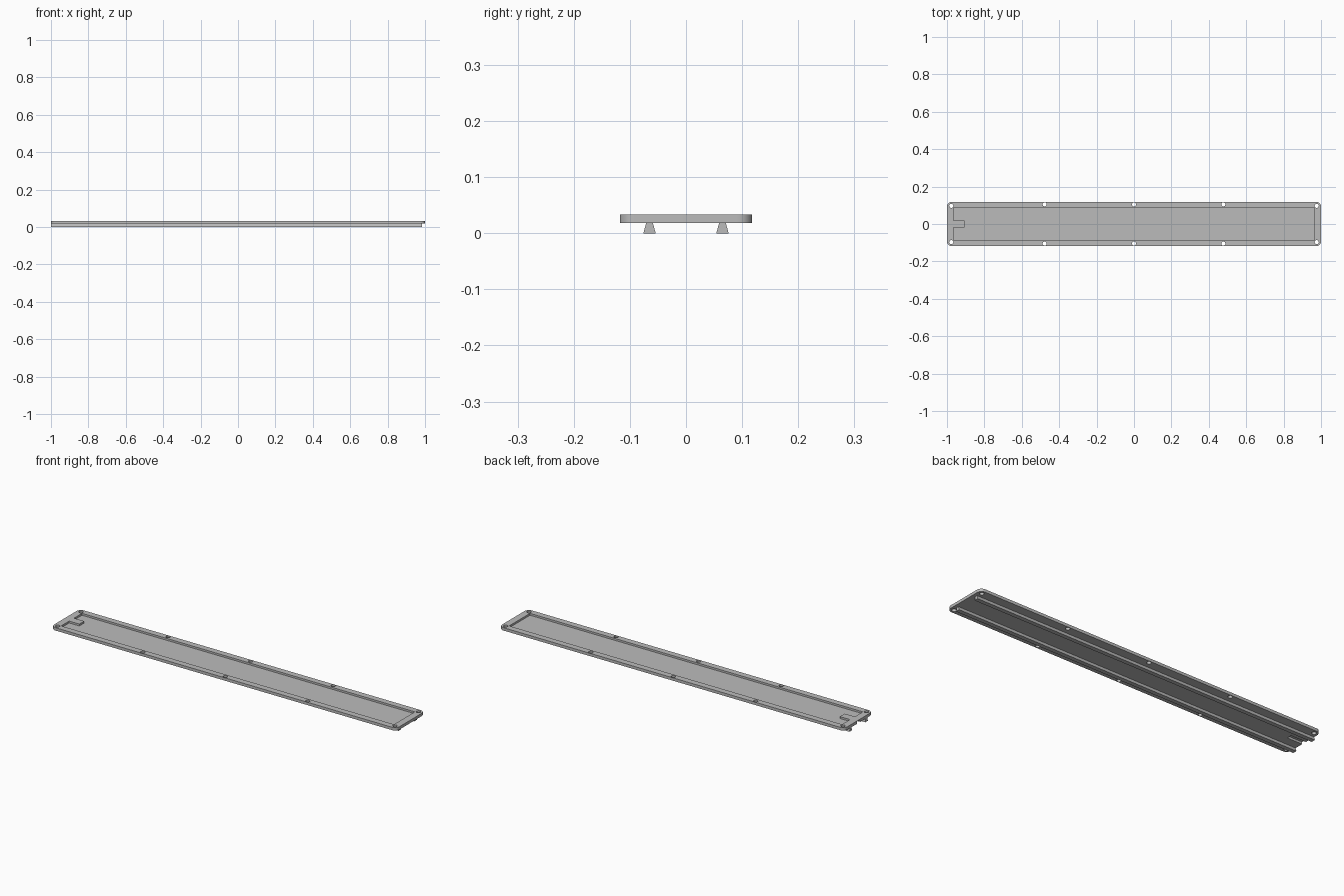
import bpy, bmesh, math

if "Cube" in bpy.data.objects:
    bpy.data.objects.remove(bpy.data.objects["Cube"], do_unlink=True)

HALF_X, HALF_Y = 1.0, 0.118
BOTTOM, TOP = 0.018, 0.033
FLOOR = 0.023
CORNER = 0.026

grey = bpy.data.materials.new("plain grey")
grey.use_nodes = True
grey.diffuse_color = (0.5, 0.5, 0.5, 1)
grey.node_tree.nodes["Principled BSDF"].inputs["Base Color"].default_value = (0.5, 0.5, 0.5, 1)


def prism(name, points, offset):
    """Extrude a closed 3D outline along an offset."""
    bm = bmesh.new()
    face = bm.faces.new([bm.verts.new(p) for p in points])
    new = bmesh.ops.extrude_face_region(bm, geom=[face])["geom"]
    bmesh.ops.translate(bm, vec=offset,
                        verts=[v for v in new if isinstance(v, bmesh.types.BMVert)])
    bmesh.ops.recalc_face_normals(bm, faces=bm.faces)
    mesh = bpy.data.meshes.new(name)
    bm.to_mesh(mesh)
    bm.free()
    mesh.materials.append(grey)
    obj = bpy.data.objects.new(name, mesh)
    bpy.context.collection.objects.link(obj)
    return obj


def slab(name, outline, z0, z1):
    return prism(name, [(x, y, z0) for x, y in outline], (0, 0, z1 - z0))


def arc(cx, cy, radius, start, sweep, steps):
    return [(cx + radius * math.cos(start + sweep * i / steps),
             cy + radius * math.sin(start + sweep * i / steps)) for i in range(steps + 1)]


def cut(target, cutter):
    """Subtract the cutter, then remove it."""
    mod = target.modifiers.new("cut", "BOOLEAN")
    mod.operation = "DIFFERENCE"
    mod.solver = "EXACT"
    mod.object = cutter
    bpy.context.view_layer.objects.active = target
    bpy.ops.object.modifier_apply(modifier=mod.name)
    bpy.data.objects.remove(cutter, do_unlink=True)


# Plate with rounded corners
outline = []
for i, (sx, sy) in enumerate([(1, 1), (-1, 1), (-1, -1), (1, -1)]):
    outline += arc(sx * (HALF_X - CORNER), sy * (HALF_Y - CORNER), CORNER,
                   i * math.pi / 2, math.pi / 2, 10)
plate = slab("plate", outline, BOTTOM, TOP)

# Shallow pocket, leaving a raised tab at the right end
px, py, tab_x, tab_y = 0.964, 0.086, -0.905, 0.02
pocket = [(-px, -py), (px, -py), (px, py), (-px, py),
          (-px, tab_y), (tab_x, tab_y), (tab_x, -tab_y), (-px, -tab_y)]
cut(plate, slab("pocket_cutter", pocket, FLOOR, TOP + 0.02))

# Channel under the tab, open at the end
channel = [(-1.05, -0.013), (-0.912, -0.013), (-0.912, 0.013), (-1.05, 0.013)]
cut(plate, slab("channel_cutter", channel, 0, 0.029))

# Screw holes along the rim
holes = [(x, 0.097) for x in (-0.977, 0.977)] + [(x, 0.105) for x in (-0.478, 0, 0.478)]
for hx, hy in holes:
    for side in (-1, 1):
        ring = arc(hx, side * hy, 0.011, 0, math.tau, 24)[:-1]
        cut(plate, slab("hole_cutter", ring, 0, 0.06))

# Dovetail rails on the underside
for name, y in (("front_rail", -0.065), ("back_rail", 0.065)):
    profile = [(-1.0, y + dy, z) for dy, z in
               ((-0.011, 0), (0.011, 0), (0.006, BOTTOM), (-0.006, BOTTOM))]
    prism(name, profile, (1.983, 0, 0))

# Smooth the round walls, keep the edges sharp
bpy.ops.object.select_all(action="DESELECT")
plate.select_set(True)
bpy.context.view_layer.objects.active = plate
bpy.ops.object.shade_smooth_by_angle(angle=math.radians(30))
